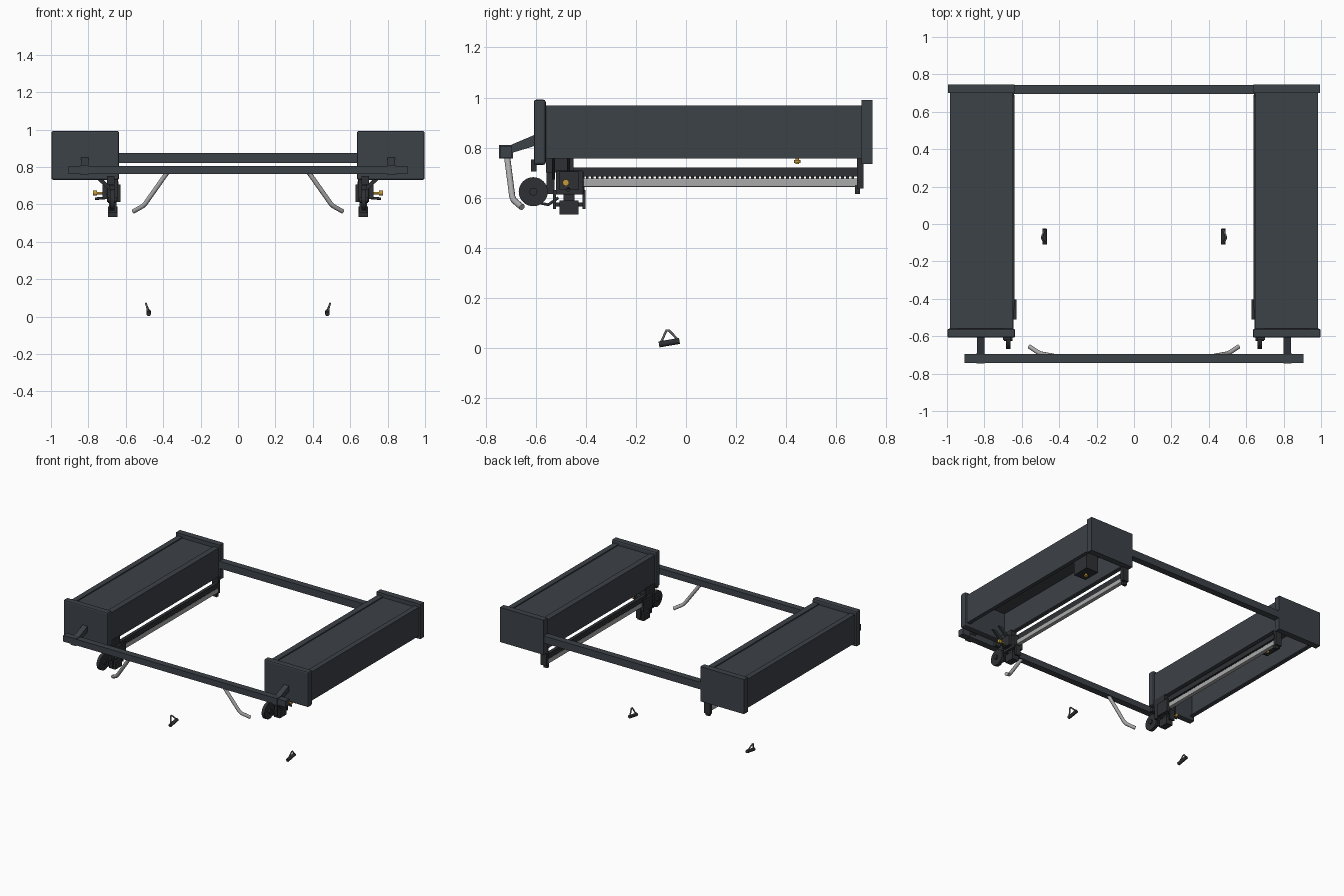
import bpy, bmesh, math
from mathutils import Vector

cube = bpy.data.objects.get("Cube")
if cube:
    bpy.data.objects.remove(cube, do_unlink=True)


def material(name, rgb, metallic=0.0):
    m = bpy.data.materials.new(name)
    m.use_nodes = True
    m.diffuse_color = (*rgb, 1)
    m.node_tree.nodes["Principled BSDF"].inputs["Base Color"].default_value = (*rgb, 1)
    return m


SLATE = material("slate grey", (0.046, 0.054, 0.064))
DARK = material("dark steel", (0.027, 0.030, 0.034))
SILVER = material("bare aluminium", (0.40, 0.40, 0.41))
GREY = material("mid grey", (0.15, 0.15, 0.155))
YELLOW = material("brass yellow", (0.56, 0.33, 0.04))


def finish(bm, name, mat, smooth=False):
    bmesh.ops.recalc_face_normals(bm, faces=bm.faces[:])
    me = bpy.data.meshes.new(name)
    bm.to_mesh(me)
    bm.free()
    ob = bpy.data.objects.new(name, me)
    bpy.context.collection.objects.link(ob)
    me.materials.append(mat)
    if smooth:
        bpy.ops.object.select_all(action='DESELECT')
        ob.select_set(True)
        bpy.context.view_layer.objects.active = ob
        bpy.ops.object.shade_smooth_by_angle(angle=math.radians(35))
    return ob


def add_box(bm, x, y, z):
    verts = bmesh.ops.create_cube(bm, size=1)["verts"]
    for v in verts:
        v.co = [(a + b) / 2 + c * (b - a) for (a, b), c in zip((x, y, z), v.co)]


def box(name, mat, x, y, z, bevel=0.0):
    bm = bmesh.new()
    add_box(bm, x, y, z)
    if bevel:
        bmesh.ops.bevel(bm, geom=bm.edges[:], offset=bevel, segments=2, affect='EDGES', profile=0.5)
    return finish(bm, name, mat)


def extrude(name, mat, points, vector):
    bm = bmesh.new()
    face = bm.faces.new([bm.verts.new(p) for p in points])
    new = bmesh.ops.extrude_face_region(bm, geom=[face], use_keep_orig=True)["geom"]
    bmesh.ops.translate(bm, vec=vector, verts=[g for g in new if isinstance(g, bmesh.types.BMVert)])
    return finish(bm, name, mat)


def rod(name, mat, a, b, r, sides=16):
    a, b = Vector(a), Vector(b)
    bm = bmesh.new()
    bmesh.ops.create_cone(bm, cap_ends=True, segments=sides, radius1=r, radius2=r, depth=(b - a).length)
    rot = (b - a).to_track_quat('Z', 'Y')
    for v in bm.verts:
        v.co = rot @ v.co + (a + b) / 2
    return finish(bm, name, mat, True)


def tube(name, mat, points, r, cyclic=False):
    cu = bpy.data.curves.new(name, 'CURVE')
    cu.dimensions = '3D'
    cu.bevel_depth, cu.bevel_resolution, cu.use_fill_caps = r, 3, True
    sp = cu.splines.new('POLY')
    sp.points.add(len(points) - 1)
    for p, co in zip(sp.points, points):
        p.co = (*co, 1)
    sp.use_cyclic_u = cyclic
    cu.materials.append(mat)
    ob = bpy.data.objects.new(name, cu)
    bpy.context.collection.objects.link(ob)


# Cross bars joining the two side housings
box("rear_cross_bar", SLATE, (-0.645, 0.645), (0.695, 0.743), (0.821, 0.874))
box("front_bumper_bar", SLATE, (-0.905, 0.905), (-0.742, -0.695), (0.761, 0.806))

for s, side in ((1, "left"), (-1, "right")):
    def X(a, b):
        return tuple(sorted((s * a, s * b)))

    def P(x, y, z):
        return (s * x, y, z)

    def part(name, mat, x, y, z, bevel=0.0):
        box(f"{side}_{name}", mat, X(*x), y, z, bevel)

    # Open-bottomed housing with a shallow recessed top panel
    profile = [(0.647, 0.756), (0.647, 0.968), (0.69, 0.968), (0.69, 0.960), (0.944, 0.960),
               (0.944, 0.968), (0.983, 0.968), (0.983, 0.756), (0.955, 0.756), (0.955, 0.764),
               (0.973, 0.764), (0.973, 0.945), (0.657, 0.945), (0.657, 0.764), (0.675, 0.764), (0.675, 0.756)]
    extrude(f"{side}_housing", SLATE, [P(x, -0.565, z) for x, z in profile], (0, 1.27, 0))
    part("front_end_cap", SLATE, (0.635, 0.998), (-0.608, -0.56), (0.731, 0.992), 0.01)
    part("rear_end_cap", SLATE, (0.638, 0.994), (0.70, 0.745), (0.735, 0.99))

    # Bumper arm
    arm = [(-0.60, 0.853), (-0.725, 0.800), (-0.725, 0.770), (-0.60, 0.808)]
    extrude(f"{side}_bumper_arm", SLATE, [P(0.80, y, z) for y, z in arm], (s * 0.04, 0, 0))
    part("bumper_clamp", SLATE, (0.798, 0.842), (-0.747, -0.69), (0.757, 0.81))

    # Bent handle under the bumper
    tube(f"{side}_bent_handle", SILVER,
         [P(0.375, -0.716, 0.775), P(0.495, -0.694, 0.605), P(0.51, -0.688, 0.59), P(0.56, -0.655, 0.562)], 0.0125)

    # Rail with teeth below it and a bright slide bar
    part("upper_rail", DARK, (0.638, 0.662), (-0.45, 0.69), (0.684, 0.721))
    bm = bmesh.new()
    for i in range(54):
        y = -0.40 + i * 0.02
        add_box(bm, X(0.646, 0.656), (y, y + 0.011), (0.672, 0.686))
    finish(bm, f"{side}_rail_teeth", DARK)
    part("slide_bar", SILVER, (0.643, 0.673), (-0.45, 0.69), (0.643, 0.677), 0.004)

    # Rear hanger
    part("rear_hanger", DARK, (0.642, 0.69), (0.683, 0.708), (0.636, 0.76))
    part("rear_hanger_foot", DARK, (0.645, 0.675), (0.674, 0.694), (0.615, 0.65))

    # Front hanger and drive unit
    part("front_hanger", DARK, (0.645, 0.69), (-0.56, -0.45), (0.70, 0.765))
    part("hanger_side_plate", DARK, (0.645, 0.66), (-0.557, -0.525), (0.615, 0.71))
    part("cap_tab", DARK, (0.66, 0.70), (-0.62, -0.597), (0.705, 0.752))
    part("gearbox", DARK, (0.65, 0.70), (-0.52, -0.41), (0.612, 0.708), 0.004)
    part("inner_drive_plate", DARK, (0.628, 0.65), (-0.51, -0.405), (0.612, 0.705))
    part("outer_drive_plate", DARK, (0.70, 0.725), (-0.505, -0.43), (0.63, 0.705))
    part("lower_block", DARK, (0.645, 0.695), (-0.505, -0.43), (0.532, 0.588))
    part("block_neck", DARK, (0.66, 0.685), (-0.49, -0.445), (0.58, 0.62))
    for y in (-0.525, -0.408):
        part("axle_bracket", DARK, (0.65, 0.69), (y - 0.006, y + 0.006), (0.555, 0.63))
    rod(f"{side}_axle", DARK, P(0.67, -0.53, 0.572), P(0.67, -0.402, 0.572), 0.008)

    # Wheel on its carrier
    rod(f"{side}_wheel", DARK, P(0.66, -0.61, 0.624), P(0.684, -0.61, 0.624), 0.058, 40)
    rod(f"{side}_wheel_hub", DARK, P(0.650, -0.61, 0.624), P(0.696, -0.61, 0.624), 0.016)
    tube(f"{side}_wheel_link", DARK,
         [P(0.67, -0.59, 0.58), P(0.67, -0.55, 0.572), P(0.67, -0.51, 0.60)], 0.006)

    # Diagonal braces, control rods and knobs
    for y in (-0.535, -0.475):
        brace = [(0.79, 0.765), (0.755, 0.765), (0.685, 0.70), (0.685, 0.672)]
        extrude(f"{side}_brace", DARK, [P(x, y, z) for x, z in brace], (0, 0.012, 0))
    rod(f"{side}_upper_control_rod", YELLOW, P(0.72, -0.48, 0.66), P(0.765, -0.48, 0.66), 0.006)
    rod(f"{side}_control_knob", YELLOW, P(0.755, -0.48, 0.66), P(0.775, -0.48, 0.66), 0.013)
    rod(f"{side}_lower_control_rod", DARK, P(0.69, -0.47, 0.636), P(0.765, -0.47, 0.63), 0.007)

    # Switch box hanging inside the housing
    part("switch_box", DARK, (0.74, 0.84), (0.38, 0.51), (0.76, 0.95))
    rod(f"{side}_switch_stem", YELLOW, P(0.79, 0.445, 0.77), P(0.79, 0.445, 0.735), 0.007)
    rod(f"{side}_switch_knob", YELLOW, P(0.79, 0.445, 0.75), P(0.79, 0.445, 0.739), 0.013)

    # Loose triangular pull grip
    rod(f"{side}_grip_bar", DARK, P(0.478, -0.108, 0.014), P(0.478, -0.026, 0.028), 0.012)
    tube(f"{side}_grip_loop", GREY,
         [P(0.479, -0.100, 0.022), P(0.492, -0.078, 0.070), P(0.492, -0.068, 0.070), P(0.479, -0.032, 0.032)], 0.005)
